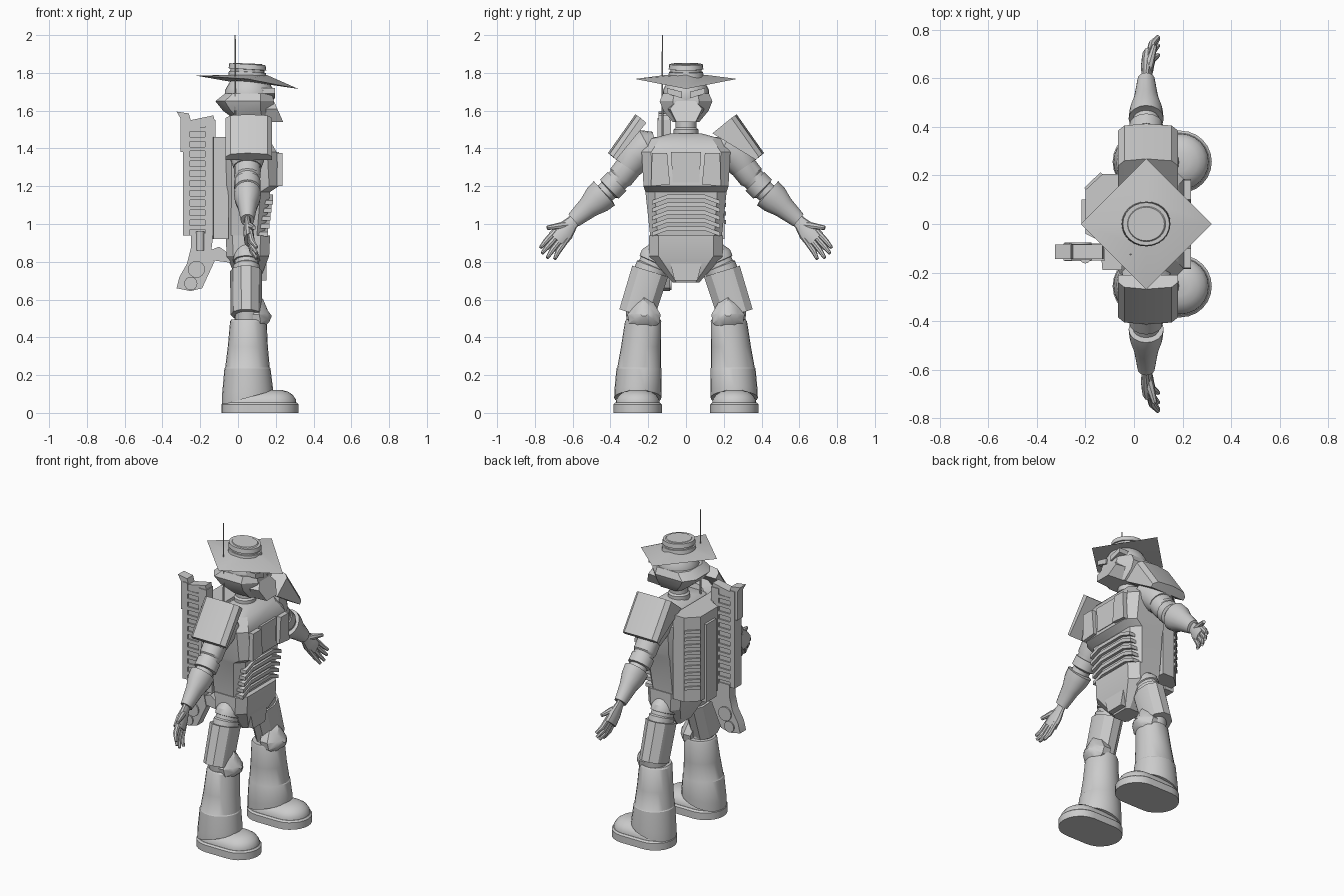
import bpy, bmesh, math
from mathutils import Vector

cube = bpy.data.objects.get("Cube")
if cube:
    bpy.data.objects.remove(cube, do_unlink=True)

grey = bpy.data.materials.new("light grey")
grey.use_nodes = True
grey.diffuse_color = (0.6, 0.6, 0.6, 1)
grey.node_tree.nodes["Principled BSDF"].inputs["Base Color"].default_value = (0.6, 0.6, 0.6, 1)
CX = 0.05  # body axis


def loft(name, rings):
    """Skin a list of equal-length point rings and cap both ends."""
    bm = bmesh.new()
    loops = [[bm.verts.new(p) for p in ring] for ring in rings]
    n = len(loops[0])
    for a, b in zip(loops, loops[1:]):
        for i in range(n):
            j = (i + 1) % n
            bm.faces.new((a[i], a[j], b[j], b[i]))
    bm.faces.new(loops[0])
    bm.faces.new(loops[-1])
    bmesh.ops.recalc_face_normals(bm, faces=bm.faces)
    me = bpy.data.meshes.new(name)
    bm.to_mesh(me)
    bm.free()
    me.materials.append(grey)
    ob = bpy.data.objects.new(name, me)
    bpy.context.collection.objects.link(ob)
    bpy.ops.object.select_all(action='DESELECT')
    ob.select_set(True)
    bpy.context.view_layer.objects.active = ob
    bpy.ops.object.shade_smooth_by_angle(angle=math.radians(30))
    return ob


def prism(name, poly, axis, a, b):
    """Extrude a 2D outline along one axis from a to b."""
    place = {'x': lambda u, v, w: (w, u, v),
             'y': lambda u, v, w: (u, w, v),
             'z': lambda u, v, w: (u, v, w)}[axis]
    return loft(name, [[place(u, v, w) for u, v in poly] for w in (a, b)])


def box(name, x0, x1, y0, y1, z0, z1):
    return prism(name, [(x0, y0), (x1, y0), (x1, y1), (x0, y1)], 'z', z0, z1)


def sweep(name, stations, flat=1.0, n=16):
    """Tube through (x, y, z, radius) stations; flat scales it along x."""
    pts = [Vector(s[:3]) for s in stations]
    rings = []
    for i, p in enumerate(pts):
        t = (pts[min(i + 1, len(pts) - 1)] - pts[max(i - 1, 0)]).normalized()
        u = (Vector((1, 0, 0)) - t * t.x).normalized()
        v = t.cross(u)
        r = stations[i][3]
        rings.append([p + r * (flat * math.cos(k * math.tau / n) * u + math.sin(k * math.tau / n) * v)
                      for k in range(n)])
    return loft(name, rings)


def oval(xc, yc, z, rx, ry, slope=0, n=24):
    return [(xc + rx * math.cos(k * math.tau / n), yc + ry * math.sin(k * math.tau / n),
             z + slope * rx * math.cos(k * math.tau / n)) for k in range(n)]


def octagon(z, x0, x1, h, c):
    half = [(x1, h - c), (x1 - c, h), (x0 + c * .7, h), (x0, h - c)]
    return [(x, y, z) for x, y in half] + [(x, -y, z) for x, y in reversed(half)]


# Torso
loft("pelvis", [octagon(.69, .0, .11, .07, .02), octagon(.83, -.06, .165, .195, .05),
                octagon(.94, -.065, .17, .195, .05)])
loft("torso", [octagon(.94, -.065, .14, .19, .04), octagon(1.17, -.07, .17, .215, .05),
               octagon(1.2, -.07, .215, .225, .05), octagon(1.38, -.07, .205, .235, .05),
               octagon(1.45, -.04, .165, .19, .05), octagon(1.48, 0, .13, .08, .03)])
prism("crotch_plate", [(-.1, .86), (.1, .86), (.06, .7), (-.06, .7)], 'x', .05, .15)
prism("chest_center", [(-.08, 1.38), (.08, 1.38), (.07, 1.22), (-.07, 1.22)], 'x', .18, .218)
for s in (-1, 1):
    prism("chest_panel", [(s * .085, 1.21), (s * .185, 1.2), (s * .18, 1.375), (s * .1, 1.375)],
          'x', .17, .235)
for i in range(5):
    z = .975 + i * .042
    up = [(-.18, z - .018), (-.1, z + .012), (.1, z + .012), (.18, z - .018)]
    prism("belly_slat", up + [(y, zz - .022) for y, zz in reversed(up)], 'x', .1, .16 + i * .006)

# Neck and faceted head
sweep("neck", [(CX, 0, 1.45, .065), (CX, 0, 1.5, .065), (CX, 0, 1.51, .055), (CX, 0, 1.58, .055)])
loft("cranium", [oval(.06, 0, z, r, r * .95) for z, r in
                 ((1.6, .11), (1.66, .13), (1.71, .128), (1.75, .105), (1.785, .07))])
loft("face_mask", [octagon(1.54, 0, .16, .07, .03), octagon(1.6, -.08, .18, .12, .06),
                   octagon(1.65, -.12, .19, .14, .07), octagon(1.69, -.07, .18, .122, .06)])
snout = [(-.06, 1.65), (.06, 1.65), (.1, 1.61), (.06, 1.54), (-.06, 1.54), (-.1, 1.61)]
loft("snout", [[(.13, y, z) for y, z in snout],
               [(.19 + (1.65 - z) * .45, y * .85, z) for y, z in snout]])
for s in (-1, 1):
    prism("brow", [(s * .02, 1.665), (s * .1, 1.69), (s * .1, 1.72), (s * .02, 1.7)], 'x', .12, .195)

# Wide four-cornered hat
corner = [(-.22, 0, 1.785), (CX, -.27, 1.768), (.32, 0, 1.715), (CX, .27, 1.768)]
hub = [(-.05, 0), (CX, -.1), (.15, 0), (CX, .1)]
loft("hat_brim", [[(x, y, 1.755) for x, y in hub], corner, [(x, y, 1.79) for x, y in hub]])
loft("hat_crown", [oval(CX, 0, z, r, r * .92, -.06) for z, r in
                   ((1.77, .103), (1.805, .098), (1.806, .09), (1.818, .09), (1.819, .1),
                    (1.846, .096))])
loft("hat_top", [oval(CX, 0, z, r, r * .92, -.04) for z, r in ((1.84, .085), (1.85, .075))])
sweep("antenna", [(-.015, -.125, 1.42, .006), (-.015, -.125, 1.55, .005), (-.015, -.125, 2, .003)], n=8)

# Backpack with side fins
prism("backpack", [(-.05, -.19), (-.13, -.19), (-.14, -.07), (-.2, -.04), (-.2, .14), (-.13, .205),
                   (-.05, .205)], 'z', .92, 1.46)
box("backpack_spine", -.215, -.15, .0, .1, .9, 1.4)
for i in range(9):
    z = 1.0 + i * .045
    prism("backpack_fin", [(-.19, .13), (-.205, .148), (-.138, .213), (-.12, .195)], 'z', z, z + .02)

# Rail tool slung on the back
TY = -.115
box("tool_rail", -.275, -.125, TY - .024, TY + .024, .94, 1.54)
for x0, x1, top in ((-.29, -.255, 1.56), (-.175, -.12, 1.55)):
    box("tool_edge", x0, x1, TY - .035, TY + .035, .94, top)
for i in range(11):
    z = .97 + i * .052
    box("tool_rung", -.26, -.17, TY - .033, TY + .033, z, z + .022)
prism("tool_head", [(-.325, 1.595), (-.26, 1.585), (-.25, 1.55), (-.13, 1.575), (-.12, 1.53), (-.255, 1.5),
                    (-.255, 1.38), (-.305, 1.38), (-.305, 1.56)], 'y', TY - .03, TY + .03)
prism("tool_claw", [(-.25, .95), (-.13, .95), (-.14, .87), (-.125, .8), (-.19, .66), (-.25, .645),
                    (-.325, .66), (-.31, .72), (-.27, .79), (-.25, .87)], 'y', TY - .03, TY + .03)
prism("tool_hook", [(-.15, .86), (-.1, .88), (-.03, .83), (-.04, .795), (-.15, .81)],
      'y', TY - .025, TY + .025)
for x, z, r in ((-.22, .76, .045), (-.25, .685, .035)):
    sweep("tool_rivet", [(x, TY - .038, z, r), (x, TY + .038, z, r)])
sweep("tool_grip", [(-.2, TY - .025, .86, .022), (-.2, TY - .025, .96, .022)])

for s in (-1, 1):
    side = "left_" if s > 0 else "right_"

    def limb(name, stations, flat=1.0, n=16, x=CX):
        """Sweep in the side plane; stations are (y, z, radius[, x])."""
        return sweep(side + name, [((q[3] if len(q) > 3 else x), s * q[0], q[1], q[2])
                                   for q in stations], flat, n)

    # Shoulder pad: bent slab, thicker toward the neck on the left
    inner = (.14, 1.48) if s > 0 else (.21, 1.535)
    slab = [(.26, 1.575), (.405, 1.37), (.37, 1.34), inner]
    loft(side + "shoulder_pad",
         [[(x, s * (y + (d * .8 if k < 2 else 0)), z + (d * .55 if k < 2 else 0))
           for k, (y, z) in enumerate(slab)]
          for x, d in ((-.065, -.025), (-.04, 0), (CX, .01), (.155, 0), (.18, -.025))])

    # Arm
    limb("shoulder", [(.16, 1.42, .07), (.2, 1.41, .1), (.27, 1.36, .095), (.31, 1.3, .075)])
    limb("upper_arm", [(.25, 1.37, .072), (.345, 1.25, .07), (.355, 1.24, .062), (.385, 1.21, .062)])
    limb("elbow", [(.365, 1.225, .07), (.405, 1.185, .07), (.41, 1.18, .055), (.45, 1.145, .055)])
    limb("forearm_cuff", [(.43, 1.165, .06), (.432, 1.163, .085), (.47, 1.13, .08), (.515, 1.09, .06),
                          (.595, 1.02, .042)], .85)
    # Hand with curled fingers
    limb("palm", [(.575, 1.035, .034), (.605, 1.005, .036), (.645, .96, .054, .055),
                  (.685, .915, .055, .06)], .5, 12)
    limb("thumb", [(.615, .995, .02), (.665, .99, .019, .065), (.735, .98, .011, .085)], 1, 8)
    for y0, z0, y1, z1 in ((.715, .94, .77, .875), (.7, .92, .762, .845),
                           (.68, .905, .735, .82), (.658, .895, .695, .815)):
        limb("finger", [(y0 - .03, z0 + .03, .016, .06), ((y0 + y1) / 2, (z0 + z1) / 2, .015, .075),
                        (y1, z1, .009, .1)], 1, 8)

    # Leg
    limb("hip_tube", [(.13, .87, .06), (.158, .825, .085), (.168, .8, .085), (.17, .797, .076),
                      (.178, .778, .076), (.18, .775, .085), (.2, .72, .085)], .85, x=.045)
    limb("thigh_armor", [(.19, .75, .104), (.262, .52, .1)], .82, 10, x=.043)
    limb("knee_tube", [(.25, .6, .075), (.235, .45, .075)], .9)
    shield = [(0, .645), (.05, .585), (.088, .52), (.08, .475), (.045, .445),
              (-.045, .445), (-.08, .475), (-.088, .52), (-.05, .585)]
    loft(side + "knee_shield",
         [[(x - (z - .54) * .15, s * (.222 + y * k), .53 + (z - .53) * k) for y, z in shield]
          for x, k in ((.06, 1), (.11, 1), (.15, .6), (.165, .2))])
    loft(side + "shin", [oval(x, s * y, z, rx, ry, sl) for x, y, z, rx, ry, sl in
                         ((.055, .225, .495, .09, .09, 0), (.055, .227, .485, .097, .096, 0),
                          (.052, .238, .35, .106, .106, 0), (.05, .248, .24, .118, .116, 0),
                          (.05, .249, .235, .122, .119, 0), (.05, .254, .12, .134, .125, .15),
                          (.05, .255, .08, .135, .125, .28))])

    # Rounded shoe: stacked stadium outlines
    def stadium(z, inset, n=12):
        r = .128 - inset
        out = []
        for c, start in ((.192, -math.pi / 2), (.04, math.pi / 2)):
            out += [(c + r * math.cos(start + math.pi * k / n),
                     s * (.256 + r * math.sin(start + math.pi * k / n)), z) for k in range(n + 1)]
        return out
    loft(side + "sole", [stadium(0, 0), stadium(.045, 0), stadium(.055, .01)])
    loft(side + "shoe", [stadium(z, i) for z, i in
                         ((.05, .012), (.072, .014), (.095, .03), (.112, .055), (.122, .09))])
